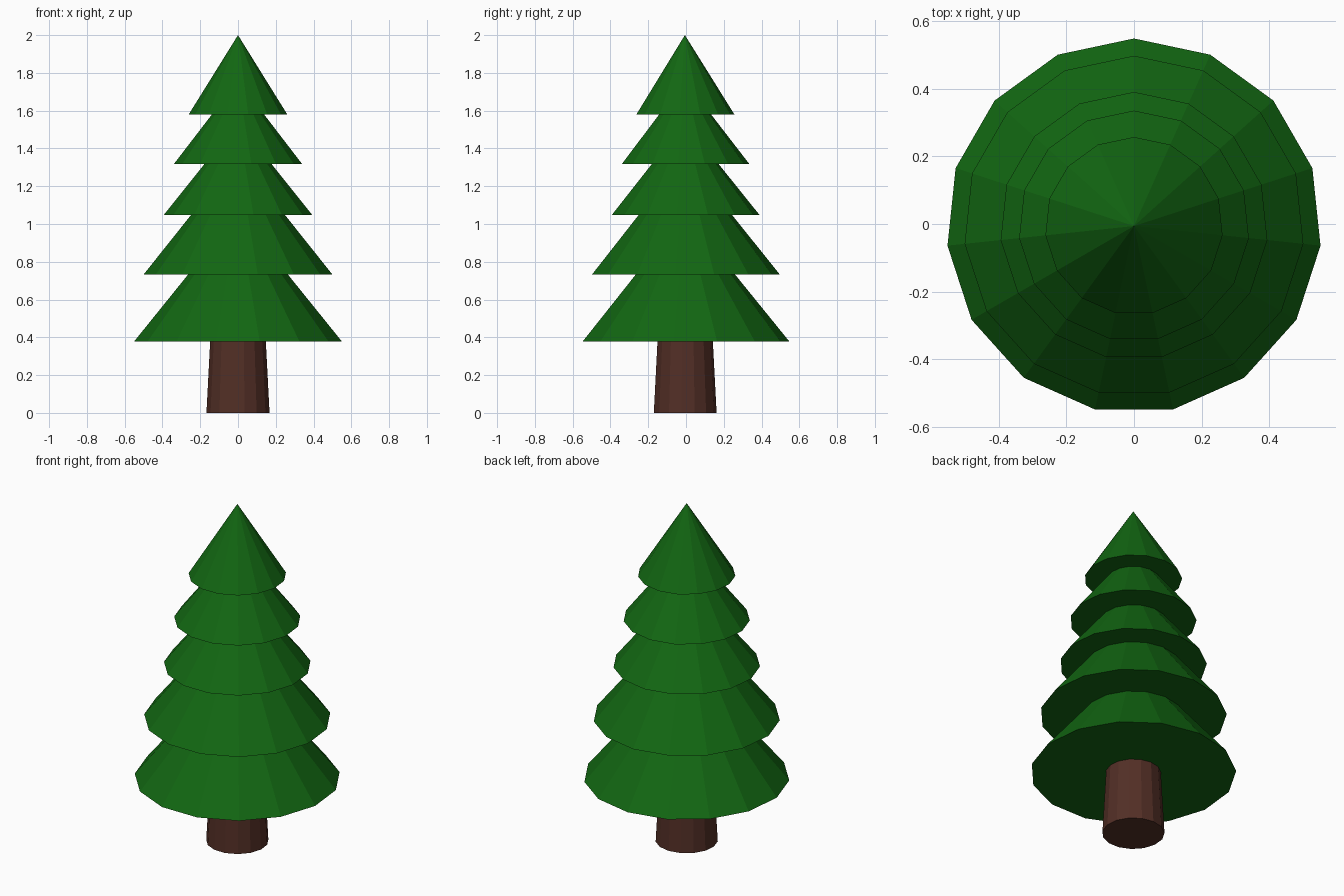
import bpy

if "Cube" in bpy.data.objects:
    bpy.data.objects.remove(bpy.data.objects["Cube"])

SIDES = 15
Y_SHIFT = -0.006  # keeps the odd-sided outline centred


def make_material(name, color):
    mat = bpy.data.materials.new(name)
    mat.diffuse_color = (*color, 1.0)
    mat.use_nodes = True
    mat.node_tree.nodes["Principled BSDF"].inputs["Base Color"].default_value = mat.diffuse_color
    return mat


def add_cone(name, z_bottom, z_top, r_bottom, r_top, mat):
    bpy.ops.mesh.primitive_cone_add(
        vertices=SIDES, radius1=r_bottom, radius2=r_top, depth=z_top - z_bottom,
        location=(0, Y_SHIFT, (z_bottom + z_top) / 2))
    obj = bpy.context.object
    obj.name = name
    obj.data.materials.append(mat)
    return obj


green = make_material("needle green", (0.006, 0.135, 0.006))
brown = make_material("bark brown", (0.085, 0.028, 0.019))

# Tapered trunk, ending just inside the lowest tier
add_cone("trunk", 0.0, 0.40, 0.168, 0.147, brown)

# Stacked foliage tiers: base height, tip height, base radius
tiers = [
    (0.377, 1.06, 0.554),
    (0.732, 1.36, 0.503),
    (1.047, 1.54, 0.396),
    (1.318, 1.76, 0.341),
    (1.579, 2.00, 0.263),
]
for i, (z_base, z_tip, radius) in enumerate(tiers, 1):
    add_cone(f"foliage_tier_{i}", z_base, z_tip, radius, 0.0, green)
